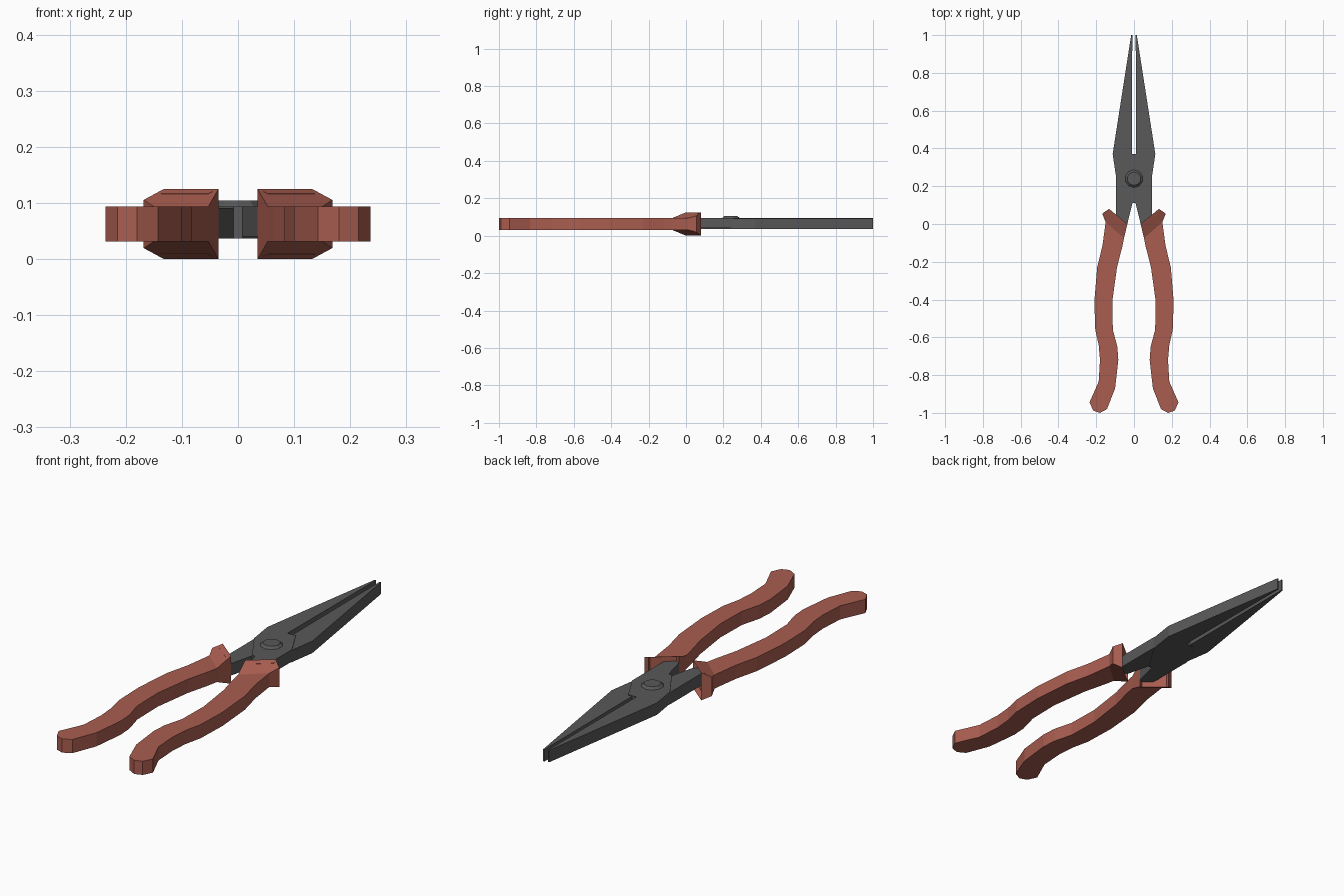
import bpy, bmesh, math
from mathutils import Matrix

if "Cube" in bpy.data.objects:
    bpy.data.objects.remove(bpy.data.objects["Cube"])

def material(name, color):
    m = bpy.data.materials.new(name)
    m.diffuse_color = color
    m.use_nodes = True
    m.node_tree.nodes["Principled BSDF"].inputs["Base Color"].default_value = m.diffuse_color
    return m

RED = material("red_grip", (0.40, 0.11, 0.08, 1))
STEEL = material("dark_steel", (0.10, 0.10, 0.10, 1))

def finish(bm, name, mat):
    bmesh.ops.recalc_face_normals(bm, faces=bm.faces[:])
    me = bpy.data.meshes.new(name)
    bm.to_mesh(me)
    bm.free()
    me.materials.append(mat)
    ob = bpy.data.objects.new(name, me)
    bpy.context.collection.objects.link(ob)
    return ob

def prism(bm, pts, z0, z1):
    lo = [bm.verts.new((x, y, z0)) for x, y in pts]
    hi = [bm.verts.new((x, y, z1)) for x, y in pts]
    bm.faces.new(lo[::-1])
    bm.faces.new(hi)
    n = len(pts)
    sides = []
    for i in range(n):
        j = (i + 1) % n
        sides.append(bm.faces.new((lo[i], lo[j], hi[j], hi[i])))
    return sides

# Lever: left jaw crossing over to the right tang (mirrored for the other)
LEVER = [(-0.009, 1.0), (-0.011, 0.37), (0.03, 0.37), (0.095, 0.25),
         (0.095, 0.04), (0.085, -0.03), (0.05, -0.06), (0.008, 0.112),
         (-0.008, 0.112), (-0.095, 0.25), (-0.113, 0.37), (-0.015, 1.0)]

# Grip outline: down the outer side, round the end, back up the inner side
GRIP = [(0.15, 0.01), (0.167, -0.115), (0.195, -0.23), (0.21, -0.41),
        (0.205, -0.56), (0.187, -0.64), (0.18, -0.72), (0.187, -0.835),
        (0.236, -0.945), (0.215, -0.988), (0.18, -1.0), (0.143, -0.98),
        (0.10, -0.87), (0.083, -0.72), (0.088, -0.65), (0.112, -0.56),
        (0.115, -0.41), (0.09, -0.23), (0.062, -0.12), (0.053, -0.075)]
# Flared guard at the grip's top: x, y, half height
FLARE = [(0.168, 0.055, 0.043), (0.132, 0.08, 0.0625), (0.035, 0.0, 0.0625)]
MID, HALF = 0.0625, 0.031

def make_lever(side, name, z0, z1):
    bm = bmesh.new()
    prism(bm, [(side * x, y) for x, y in LEVER], z0, z1)
    finish(bm, name, STEEL)

def make_grip(side, name):
    bm = bmesh.new()
    sides = prism(bm, GRIP, MID - HALF, MID + HALF)
    bm.verts.ensure_lookup_table()
    n = len(GRIP)
    a, b = bm.verts[0], bm.verts[n - 1]
    c, d = bm.verts[n], bm.verts[2 * n - 1]
    bmesh.ops.delete(bm, geom=[sides[-1]], context='FACES_ONLY')
    # flared guard
    lo = [a] + [bm.verts.new((x, y, MID - h)) for x, y, h in FLARE] + [b]
    hi = [c] + [bm.verts.new((x, y, MID + h)) for x, y, h in FLARE] + [d]
    for ring in (lo, hi):
        bm.faces.new((ring[0], ring[1], ring[2]))
        bm.faces.new((ring[0], ring[2], ring[3], ring[4]))
    walls = [bm.faces.new((lo[i], lo[i + 1], hi[i + 1], hi[i])) for i in range(4)]
    bmesh.ops.recalc_face_normals(bm, faces=bm.faces[:])
    # shallow socket around the tang
    bmesh.ops.inset_individual(bm, faces=[walls[2]], thickness=0.012, depth=0)
    bmesh.ops.translate(bm, verts=walls[2].verts[:], vec=(0.012, -0.015, 0))
    if side < 0:
        bmesh.ops.scale(bm, vec=(-1, 1, 1), verts=bm.verts[:])
    finish(bm, name, RED)

make_lever(1, "right_lever", 0.040, 0.094)
make_lever(-1, "left_lever", 0.037, 0.091)
make_grip(1, "right_grip")
make_grip(-1, "left_grip")

# Pivot rivet with a bevelled head
bm = bmesh.new()
bmesh.ops.create_cone(bm, cap_ends=True, segments=10, radius1=0.052, radius2=0.036,
                      depth=0.014, matrix=Matrix.Translation((0, 0.24, 0.097)))
finish(bm, "pivot_rivet", STEEL)
